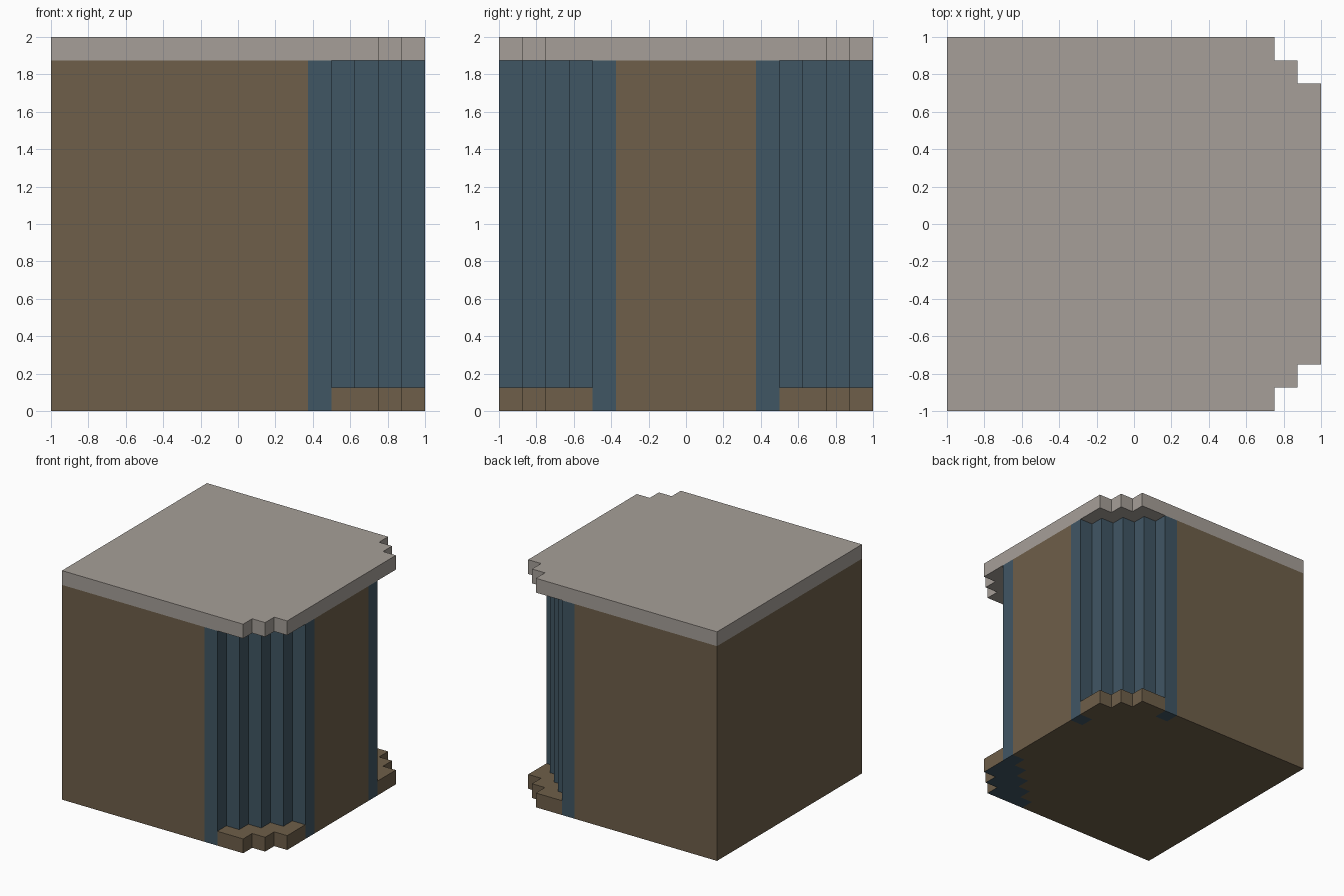
import bpy, bmesh

if "Cube" in bpy.data.objects:
    bpy.data.objects.remove(bpy.data.objects["Cube"])

U = 0.125  # step size of the stair-cut corners


def material(name, rgb):
    m = bpy.data.materials.new(name)
    m.diffuse_color = (*rgb, 1.0)
    m.use_nodes = True
    m.node_tree.nodes["Principled BSDF"].inputs["Base Color"].default_value = m.diffuse_color
    return m


BROWN = material("brown", (0.156, 0.114, 0.067))
BLUE = material("slate blue", (0.051, 0.093, 0.127))
GREY = material("warm grey", (0.381, 0.347, 0.314))


def prism(name, outline, z0, z1, mat, bottom_mat=None):
    """Extrude a plan outline between two heights."""
    bm = bmesh.new()
    base = bm.faces.new([bm.verts.new((x, y, z0)) for x, y in outline])
    ext = bmesh.ops.extrude_face_region(bm, geom=[base], use_keep_orig=True)
    for v in ext["geom"]:
        if isinstance(v, bmesh.types.BMVert):
            v.co.z = z1
    bmesh.ops.recalc_face_normals(bm, faces=bm.faces)
    if bottom_mat:
        for f in bm.faces:
            f.material_index = 1 if f.normal.z < -0.5 else 0
    me = bpy.data.meshes.new(name)
    bm.to_mesh(me)
    bm.free()
    me.materials.append(mat)
    if bottom_mat:
        me.materials.append(bottom_mat)
    ob = bpy.data.objects.new(name, me)
    bpy.context.collection.objects.link(ob)
    return ob


def stairs(x, y, n):
    """Plan staircase climbing in +y then +x, n steps from (x, y)."""
    pts = [(x, y)]
    for _ in range(n):
        y += U
        pts.append((x, y))
        x += U
        pts.append((x, y))
    return pts


def mirrored(pts):
    return [(x, -y) for x, y in reversed(pts)]


def block_outline(front_corner):
    return [(-1, -1)] + front_corner + mirrored(front_corner) + [(-1, 1)]


# main block, stepped back behind the corner posts
prism("body", block_outline(stairs(0.375, -1, 5)), 0, 1.875, BROWN)

# top slab with small stepped corners
corner = stairs(0.75, -1, 2)
prism("top_slab", block_outline(corner), 1.875, 2, GREY)

for side, s in (("front", 1), ("back", -1)):
    # diagonal row of square posts; the inner ones stand on the footing
    for i in range(5):
        x, y = 0.375 + U * i, -1 + U * i
        sq = [(x, y), (x + U, y), (x + U, y + U), (x, y + U)]
        z0 = 0 if i in (0, 4) else U
        prism(f"{side}_post_{i + 1}", [(px, py * s) for px, py in sq], z0, 1.875, BLUE)
    # footing under the posts, same stepped edge as the slab
    inner = [(0.5, -1)] + stairs(0.5, -0.875, 3)[1:] + [(1, -0.5)]
    foot = corner + inner[::-1]
    prism(f"{side}_footing", [(px, py * s) for px, py in foot], 0, U, BROWN,
          BLUE if s == 1 else None)
